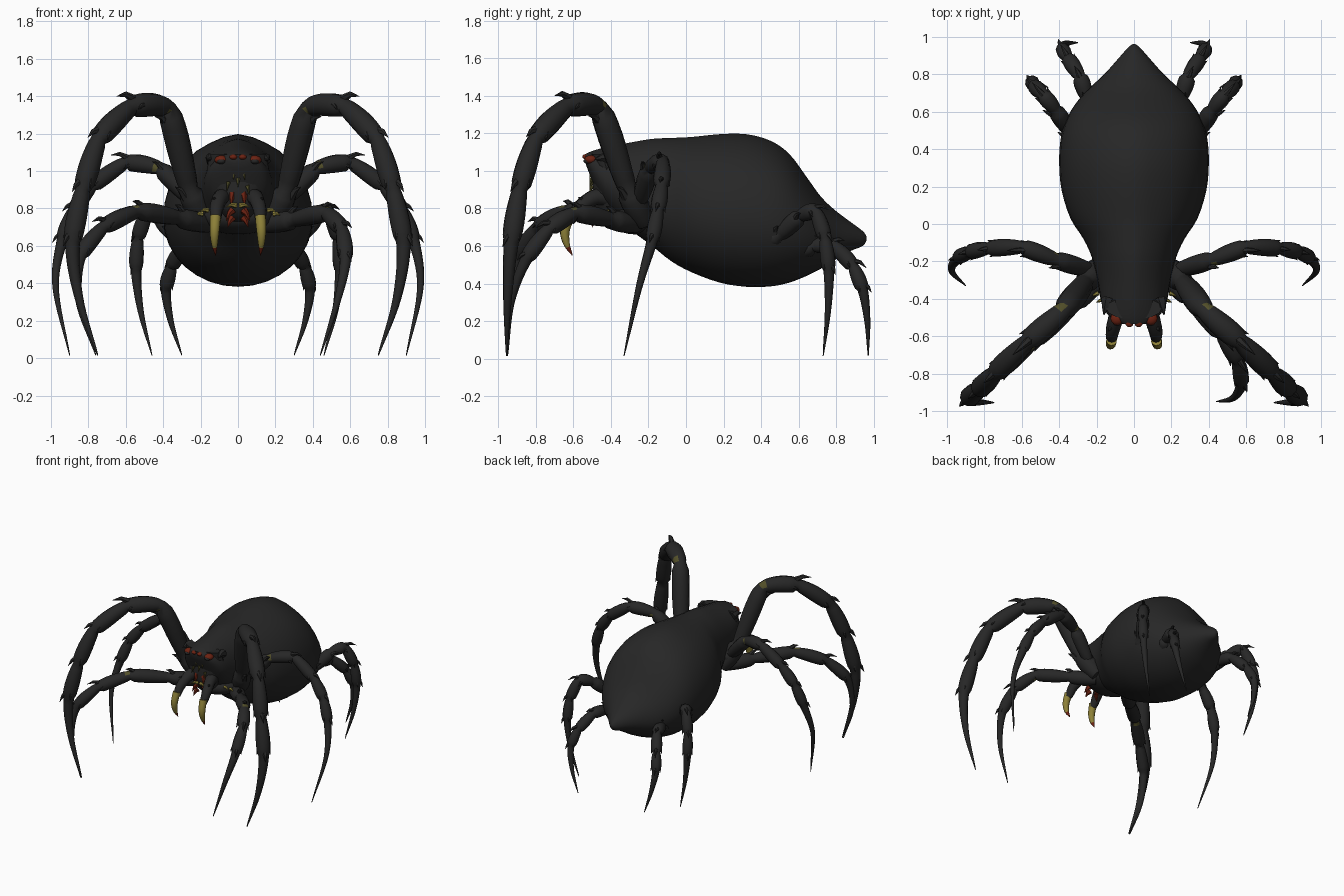
import bpy, bmesh, math
from mathutils import Vector

if "Cube" in bpy.data.objects:
    bpy.data.objects.remove(bpy.data.objects["Cube"])


def material(name, rgb):
    m = bpy.data.materials.new(name)
    m.diffuse_color = (*rgb, 1)
    m.use_nodes = True
    m.node_tree.nodes["Principled BSDF"].inputs["Base Color"].default_value = m.diffuse_color
    return m


BLACK = material("charcoal shell", (0.020, 0.020, 0.020))
YELLOW = material("horn yellow", (0.27, 0.22, 0.04))
OLIVE = material("olive joint", (0.085, 0.078, 0.022))
RED = material("dark red", (0.15, 0.016, 0.006))
MATS = [BLACK, YELLOW, OLIVE, RED]


def finish(name, bm, angle=50):
    bmesh.ops.recalc_face_normals(bm, faces=bm.faces)
    me = bpy.data.meshes.new(name)
    bm.to_mesh(me)
    bm.free()
    for m in MATS:
        me.materials.append(m)
    ob = bpy.data.objects.new(name, me)
    bpy.context.collection.objects.link(ob)
    bpy.context.view_layer.objects.active = ob
    ob.select_set(True)
    bpy.ops.object.shade_smooth_by_angle(angle=math.radians(angle))
    ob.select_set(False)
    return ob


def spline(pts, n, stiff=0):
    """Smooth rows of numbers through the control rows; the first `stiff` spans stay straighter."""
    P = [Vector(p) for p in pts]
    P = [P[0] * 2 - P[1]] + P + [P[-1] * 2 - P[-2]]
    out = []
    for i in range(1, len(P) - 2):
        a, b, c, d = P[i - 1:i + 3]
        for k in range(n):
            t = k / n
            q = 0.5 * (2 * b + (c - a) * t + (2 * a - 5 * b + 4 * c - d) * t * t
                       + (3 * b - a - 3 * c + d) * t ** 3)
            out.append(q.lerp(b.lerp(c, t), .6 if i <= stiff else 0))
    return out + [P[-2]]


def skin(bm, rings, mat=lambda i, j: 0):
    """Join rings of positions into a capped surface."""
    V = [[bm.verts.new(p) for p in r] for r in rings]
    n = len(V[0])
    for i in range(len(V) - 1):
        for j in range(n):
            f = bm.faces.new((V[i][j], V[i][(j + 1) % n], V[i + 1][(j + 1) % n], V[i + 1][j]))
            f.material_index = mat(i, j)
    bm.faces.new(V[0]).material_index = mat(0, 0)
    bm.faces.new(V[-1]).material_index = mat(len(V) - 2, 0)


def tube(bm, path, radii, sides=10, mat=lambda i, j: 0):
    rings, side = [], None
    for i, p in enumerate(path):
        d = (path[min(i + 1, len(path) - 1)] - path[max(i - 1, 0)]).normalized()
        if side is None:
            side = d.orthogonal()
        side = (side - d * side.dot(d)).normalized()
        up = d.cross(side)
        rings.append([p + radii[i] * (side * math.cos(a) + up * math.sin(a))
                      for a in (2 * math.pi * j / sides for j in range(sides))])
    skin(bm, rings, mat)


def spike(bm, p, d, length, r, mat=0):
    d = d.normalized()
    bend = Vector((0, 0, -0.15 * length))
    tube(bm, [p, p + d * length * .5 - bend, p + d * length], [r, r * .65, r * .05], 6,
         lambda i, j: mat)


# Body: y, half width, bottom, top
sections = [(-.535, .06, 1.04, 1.09), (-.50, .125, .95, 1.105), (-.43, .172, .81, 1.125),
            (-.30, .195, .69, 1.15), (-.18, .225, .60, 1.17), (-.08, .27, .52, 1.175),
            (.03, .34, .46, 1.18), (.18, .387, .405, 1.195), (.32, .40, .383, 1.195),
            (.45, .393, .385, 1.16), (.55, .365, .405, 1.09), (.64, .315, .44, .97),
            (.72, .245, .48, .86), (.80, .16, .53, .785), (.88, .088, .575, .725),
            (.94, .035, .60, .68), (.962, .008, .63, .65)]
bm = bmesh.new()
rings = []
for y, w, lo, hi in spline([Vector(s) for s in sections], 3):
    mid = lo + (hi - lo) * .45
    ring = []
    for j in range(32):
        a = 2 * math.pi * j / 32
        c, s = math.cos(a), math.sin(a)
        # low ridge along the back
        h = (hi - mid) * (.96 + .04 * abs(s) ** 30) if s > 0 else mid - lo
        ring.append((w * c, y, mid + s * h))
    rings.append(ring)
skin(bm, rings)
finish("body", bm)

# Face: tapering mask under the front of the shell
bm = bmesh.new()
face = [(1.09, .15, -.45, .06), (1.0, .165, -.42, .075), (.90, .14, -.42, .08),
        (.80, .10, -.41, .08), (.73, .06, -.37, .06)]
skin(bm, [[(w * math.cos(a), y + d * math.sin(a), z)
           for a in (2 * math.pi * j / 14 for j in range(14))] for z, w, y, d in spline(face, 2)])
finish("face", bm)

# Plate joining the leg roots below the head
bm = bmesh.new()
bmesh.ops.create_uvsphere(bm, u_segments=20, v_segments=10, radius=1)
for v in bm.verts:
    v.co = Vector((v.co.x * .2, v.co.y * .18 - .25, v.co.z * .09 + .75))
finish("chest_plate", bm)


# Legs: joints from root to claw, thickest radius
def leg(name, pts, r, s, stripe=True):
    bm = bmesh.new()
    n, claw, knee = 8, len(pts) - 3, 2
    path = spline([(x * s, y, z) for x, y, z in pts], n, claw)
    radii = []
    for i in range(len(path)):
        k, t = i // n, (i % n) / n
        if i >= claw * n:                       # long smooth claw
            u = (i - claw * n) / (2 * n)
            radii.append(r * (.56 * (1 - u) ** .9 + .05))
        else:                                   # armoured, swelling segment
            base = r * (1 - .27 * k / claw)
            radii.append(base * (.80 + .27 * math.sin(math.pi * min(1, t * .62 + .12)) ** 2
                                 if t else .76))
    tube(bm, path, radii, 10,
         lambda i, j: 2 if stripe and i == knee * n and j % 5 in (0, 1) else 0)
    # barbs at the joints
    for k in range(1, claw + 1):
        i = k * n
        d = (path[i + 1] - path[i - 1]).normalized()
        out = Vector((path[i].x, path[i].y * .8, .35))
        out = (out - d * out.dot(d)).normalized()
        across = d.cross(out)
        rr = radii[i - 1]
        big = 1.4 if k == knee + 1 else 1
        spike(bm, path[i - 1] + out * rr * .6, d * .9 + out * .45, rr * 1.5 * big, rr * .4)
        if k > knee:
            for q in (-1, 1):
                spike(bm, path[i - 2] + across * rr * q * .6, d + across * q * .35, rr * 1.3, rr * .35)
    finish(name, bm)


tall = [(.17, -.22, .72), (.26, -.31, .90), (.375, -.46, 1.335), (.57, -.63, 1.345),
        (.745, -.80, 1.17), (.83, -.885, .90), (.885, -.93, .62), (.85, -.95, .32), (.75, -.955, .015)]
side = [(.14, -.24, .74), (.24, -.245, .84), (.42, -.19, 1.015), (.60, -.125, 1.045),
        (.78, -.13, .92), (.88, -.15, .79), (.94, -.18, .63), (.975, -.25, .38), (.90, -.33, .015)]
rear_side = [(.27, .38, .60), (.35, .50, .66), (.42, .61, .76), (.485, .69, .785),
             (.535, .74, .64), (.545, .76, .47), (.52, .755, .25), (.46, .73, .015)]
rear = [(.20, .55, .55), (.255, .68, .60), (.29, .79, .60), (.355, .89, .49),
        (.385, .94, .37), (.36, .965, .2), (.30, .97, .015)]
for s, tag in ((1, "right"), (-1, "left")):
    leg("tall_front_leg_" + tag, tall, .066, s)
    leg("side_leg_" + tag, side, .05, s)
    leg("rear_side_leg_" + tag, rear_side, .047, s, False)
    leg("rear_leg_" + tag, rear, .046, s, False)
# the low front pair is posed differently on each side
leg("low_front_leg_right", [(.15, -.26, .71), (.30, -.40, .74), (.47, -.59, .775), (.555, -.73, .69),
                            (.575, -.85, .53), (.53, -.93, .3), (.44, -.95, .015)], .052, 1)
leg("low_front_leg_left", [(.15, -.26, .71), (.32, -.43, .75), (.54, -.63, .785), (.72, -.79, .70),
                           (.84, -.89, .55), (.85, -.94, .3), (.76, -.955, .015)], .052, -1)

# Jaws, fangs, eyes and mouthparts
for s, tag in ((1, "right"), (-1, "left")):
    bm = bmesh.new()
    path = spline([(.06 * s, -.38, .84), (.09 * s, -.48, .86), (.115 * s, -.57, .80),
                   (.12 * s, -.62, .73)], 4)
    tube(bm, path, [.045, .045, .045, .045, .044, .042, .04, .039, .037, .035, .033, .03, .026])
    spike(bm, Vector((.115 * s, -.54, .83)), Vector((s * .4, -.6, .5)), .05, .016)
    finish("jaw_" + tag, bm)

    bm = bmesh.new()
    path = spline([(.12 * s, -.622, .76), (.125 * s, -.645, .68), (.125 * s, -.635, .61),
                   (.12 * s, -.605, .55)], 4)
    tube(bm, path, [.027 * (1 - (i / 12) ** 2) + .002 for i in range(13)], 10,
         lambda i, j: 3 if i > 8 else 1)
    finish("fang_" + tag, bm)

    bm = bmesh.new()
    for x, y, z, r in ((.09, -.505, 1.06, .036), (.025, -.53, 1.075, .022)):
        g = bmesh.ops.create_uvsphere(bm, u_segments=12, v_segments=8, radius=r)
        for v in g["verts"]:
            v.co = Vector((v.co.x + x * s, v.co.y + y, v.co.z * .65 + z))
    for f in bm.faces:
        f.material_index = 3
    finish("eyes_" + tag, bm)

    # dark pupil plates in the large eyes
    bm = bmesh.new()
    g = bmesh.ops.create_uvsphere(bm, u_segments=12, v_segments=8, radius=.024)
    for v in g["verts"]:
        v.co = Vector((v.co.x + .09 * s, v.co.y - .522, v.co.z * .65 + 1.053))
    finish("pupil_" + tag, bm)

    bm = bmesh.new()
    for x, z, dx, l in ((.03, .88, .1, .07), (.03, .79, .6, .07), (.03, .75, .5, .06)):
        spike(bm, Vector((x * s, -.48, z)), Vector((dx * s, -.4, -1)), l, .022, 3)
    finish("mouth_hooks_" + tag, bm)

    bm = bmesh.new()
    for x, y, z, l in ((.01, -.50, .815, .06), (.16, -.40, .79, .05), (.19, -.37, .77, .04)):
        spike(bm, Vector((x * s, y, z)), Vector((.9 * s, -.4, -.15)), l, .014, 1)
    finish("palp_bristles_" + tag, bm)

    # brow ridge behind each eye
    bm = bmesh.new()
    spike(bm, Vector((.14 * s, -.40, 1.06)), Vector((.25 * s, -1, .0)), .09, .035)
    finish("brow_" + tag, bm)

# Small olive marks on the forehead
bm = bmesh.new()
for x, z in ((-.02, 1.0), (.03, 1.0), (-.05, .94), (.05, .92), (.0, .96)):
    spike(bm, Vector((x, -.50, z)), Vector((x * 4, -.3, -1)), .05, .012, 2)
finish("forehead_marks", bm)
